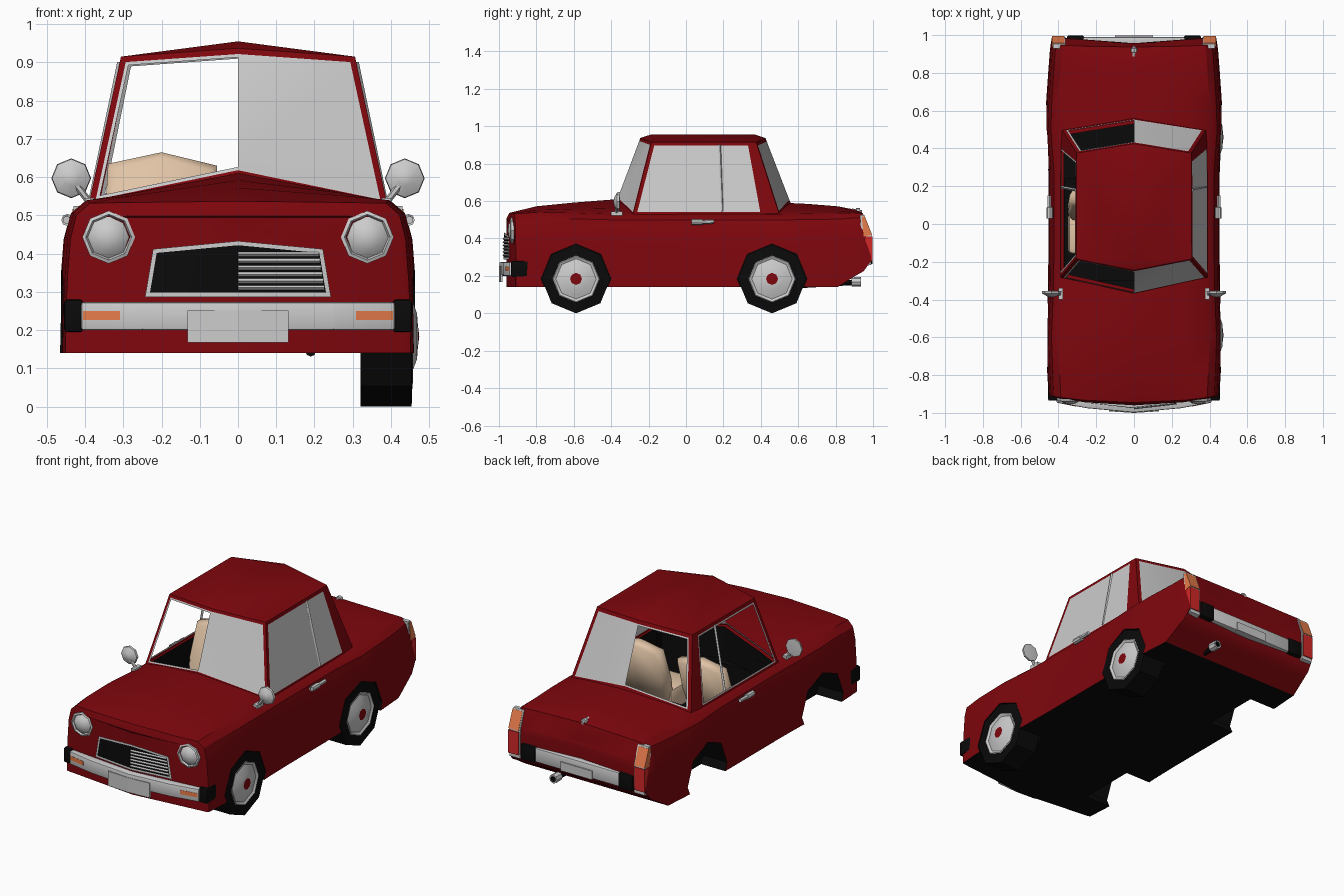
import bpy, bmesh, math
from mathutils import Vector

if "Cube" in bpy.data.objects:
    bpy.data.objects.remove(bpy.data.objects["Cube"])

def mat(name, col):
    m = bpy.data.materials.new(name)
    m.diffuse_color = (*col, 1)
    m.use_nodes = True
    m.node_tree.nodes["Principled BSDF"].inputs["Base Color"].default_value = m.diffuse_color
    return m

RED = mat("paint", (0.21, 0.002, 0.004))
BLACK = mat("black", (0.003, 0.003, 0.003))
GREY = mat("chrome", (0.72, 0.72, 0.72))
GLASS = mat("glass", (0.52, 0.52, 0.52))
TAN = mat("seat_cloth", (0.75, 0.55, 0.38))
ORANGE = mat("orange_lens", (0.8, 0.2, 0.07))
LENS = mat("red_lens", (0.65, 0.02, 0.02))

def finish(name, bm, mats, angle=35):
    bmesh.ops.remove_doubles(bm, verts=bm.verts, dist=1e-5)
    bmesh.ops.recalc_face_normals(bm, faces=bm.faces)
    me = bpy.data.meshes.new(name)
    bm.to_mesh(me)
    bm.free()
    for m in mats:
        me.materials.append(m)
    ob = bpy.data.objects.new(name, me)
    bpy.context.collection.objects.link(ob)
    smooth(ob, angle)
    return ob

def smooth(ob, angle=35):
    bpy.ops.object.select_all(action='DESELECT')
    ob.select_set(True)
    bpy.context.view_layer.objects.active = ob
    bpy.ops.object.shade_smooth_by_angle(angle=math.radians(angle))

def prism(name, pts, axis, a, b, mats, idx=0, bevel=0):
    place = {'x': lambda p, t: (t, p[0], p[1]), 'y': lambda p, t: (p[0], t, p[1]),
             'z': lambda p, t: (p[0], p[1], t)}[axis]
    bm = bmesh.new()
    lo, hi = ([bm.verts.new(place(p, t)) for p in pts] for t in (a, b))
    n = len(pts)
    bm.faces.new(lo)
    bm.faces.new(hi)
    for i in range(n):
        bm.faces.new((lo[i], lo[(i + 1) % n], hi[(i + 1) % n], hi[i]))
    for f in bm.faces:
        f.material_index = idx
    if bevel:
        bmesh.ops.recalc_face_normals(bm, faces=bm.faces)
        bmesh.ops.bevel(bm, geom=bm.edges[:], offset=bevel, segments=2, profile=0.5, affect='EDGES')
    return finish(name, bm, mats)

def box(name, x, y, z, m, bevel=0):
    return prism(name, [(x[0], y[0]), (x[1], y[0]), (x[1], y[1]), (x[0], y[1])], 'z', z[0], z[1], [m], 0, bevel)

def lathe(name, prof, centre, axis, mats, idx, n=8):
    # profile of (distance along axis, radius), one material index per band
    bm = bmesh.new()
    rings = []
    for a, r in prof:
        ring = []
        for k in range(n):
            t = 2 * math.pi * k / n
            s, c = r * math.sin(t), r * math.cos(t)
            ring.append(bm.verts.new(Vector(centre) + Vector((a, s, c) if axis == 'x' else (s, a, c))))
        rings.append(ring)
    for j in range(len(prof) - 1):
        for k in range(n):
            q = (k + 1) % n
            f = bm.faces.new((rings[j][k], rings[j][q], rings[j + 1][q], rings[j + 1][k]))
            f.material_index = idx[j]
    return finish(name, bm, mats)

def beam(name, p, q, r, m, n=8):
    p, q = Vector(p), Vector(q)
    bm = bmesh.new()
    bmesh.ops.create_cone(bm, cap_ends=True, segments=n, radius1=r, radius2=r, depth=(q - p).length)
    M = (q - p).to_track_quat('Z', 'Y').to_matrix().to_4x4()
    M.translation = (p + q) / 2
    bm.transform(M)
    return finish(name, bm, [m])

# Lower body: lofted stations (y, half width, bottom z, shoulder z, centre z, bow)
stations = [(-.96, .435, .14, .495, .505, .045), (-.945, .445, .14, .532, .537, .035), (-.8, .452, .14, .54, .572, 0),
            (-.6, .46, .14, .537, .592, 0), (-.37, .45, .14, .53, .61, 0), (-.2, .447, .14, .53, .60, 0),
            (.28, .447, .14, .53, .59, 0), (.5, .463, .14, .53, .592, 0), (.65, .458, .14, .533, .585, 0),
            (.81, .447, .14, .535, .572, 0), (.9, .44, .2, .537, .555, .005), (.937, .435, .225, .533, .542, .012),
            (.957, .428, .28, .43, .45, .032)]
bm = bmesh.new()
rings = []
for y, w, zb, zs, zc, bow in stations:
    h = zs - zb
    half = [(0, zc), (.6, zs + .38 * (zc - zs)), (.87, zs), (.95, zs - .08 * h), (.985, zs - .24 * h),
            (1.005, zs - .55 * h), (1.015, zb)]
    R = [bm.verts.new((u * w, y + bow * u * u, z)) for u, z in half]
    L = [bm.verts.new((-u * w, y + bow * u * u, z)) for u, z in half[1:]]
    rings.append(R + [bm.verts.new((0, y, zb))] + L[::-1])
for a, b in zip(rings, rings[1:]):
    for i in range(len(a)):
        j = (i + 1) % len(a)
        f = bm.faces.new((a[i], a[j], b[j], b[i]))
        f.material_index = 1 if i in (6, 7) and b[0].co.y < .85 else 0
for r in (rings[0], rings[-1]):
    cen = [r[0]] + [bm.verts.new((0, r[0].co.y, r[i].co.z)) for i in range(1, 6)] + [r[7]]
    for side in (r[:7], [r[0]] + r[:7:-1]):
        bm.faces.new((side[0], side[1], cen[1]))
        for i in range(1, 6):
            bm.faces.new((side[i], side[i + 1], cen[i + 1], cen[i]))
body = finish("body", bm, [RED, BLACK])

# Wheel arches and cabin hollow
WHEELS = (-.588, .46)
WZ = .184
cutters = []
for y in WHEELS:
    octo = [(y + .187 * math.sin(k * math.pi / 4), WZ + .187 * math.cos(k * math.pi / 4)) for k in range(8)]
    for s in (-1, 1):
        cutters.append(prism("arch_cutter", octo, 'x', s * .3, s * .6, [RED, BLACK], 1))
opening = [(-.37, -.262), (0, -.345), (.37, -.262), (.37, .47), (0, .53), (-.37, .47)]
cutters.append(prism("cabin_cutter", opening, 'z', .42, .8, [RED, BLACK], 1))
cutters.append(prism("footwell_cutter", [(-.365, -.3), (.365, -.3), (.365, .24), (-.365, .24)], 'z', .2, .5, [RED, BLACK], 1))
for c in cutters:
    c.hide_render = True
    bpy.context.view_layer.objects.active = body
    m = body.modifiers.new("cut", 'BOOLEAN')
    m.operation = 'DIFFERENCE'
    m.solver = 'EXACT'
    m.object = c
    bpy.ops.object.modifier_apply(modifier=m.name)
    bpy.data.objects.remove(c)
smooth(body, 32)

# Cabin: pillars, roof, window trim, glass on the +x half only
low = [(0, -.37, .603), (.392, -.285, .522), (.389, .42, .522), (.383, .50, .525), (0, .56, .588)]
top = [(0, -.245, .937), (.306, -.185, .915), (.304, .348, .915), (.303, .375, .915), (0, .425, .937)]
crest = [(0, -.19, .955), (0, .37, .955)]
bm = bmesh.new()
new = lambda pts, s: [bm.verts.new((s * p[0], p[1], p[2])) for p in pts]
front, rear, sides = [], [], []
for s in (1, -1):
    b, t, c = new(low, s), new(top, s), new(crest, s)
    quads = [bm.faces.new((b[i], b[i + 1], t[i + 1], t[i])) for i in range(4)]
    front.append(quads[0])
    sides.append([quads[1]])
    rear.append(quads[3])
    bm.faces.new((t[0], t[1], c[0]))
    bm.faces.new((t[1], t[2], t[3], c[1], c[0]))
    bm.faces.new((t[3], t[4], c[1]))
bmesh.ops.remove_doubles(bm, verts=bm.verts, dist=1e-5)
bmesh.ops.recalc_face_normals(bm, faces=bm.faces)
for region, w0 in ((front, .016), (rear, .02), (sides[0], .019), (sides[1], .019)):
    for width, k in ((w0, 0), (.009, 1)):
        rim = bmesh.ops.inset_region(bm, faces=region, thickness=width, use_boundary=True, use_even_offset=True)
        for f in rim['faces']:
            f.material_index = k
    for f in region:
        if f.calc_center_median().x > 0:
            f.material_index = 2
        else:
            bm.faces.remove(f)
finish("cabin", bm, [RED, GREY, GLASS], 25)
for s in (-1, 1):
    beam("window_divider", (s * .382, .194, .545), (s * .308, .18, .9), .008, GREY, 4)

# Wheels, fitted on the +x side
for y in WHEELS:
    prof = [(-.068, 0), (-.068, WZ), (.066, WZ), (.068, .125), (.07, .122), (.062, .108), (.08, .06), (.082, .032), (.086, 0)]
    lathe("wheel", prof, (.388, y, WZ), 'x', [BLACK, GREY, RED], [0, 0, 0, 1, 1, 1, 1, 2])

# Seats
for s in (-1, 1):
    x = .2 * s
    bm = bmesh.new()
    outline = [(-.13, .3), (-.15, .45), (-.14, .635), (0, .665), (.145, .63), (.15, .45), (.13, .3)]
    rows = [[bm.verts.new((x + u * k, y0 + .3 * (z - .3), z if k == 1 else .3 + (z - .3) * .96)) for u, z in outline]
            for y0, k in ((-.005, .88), (.015, 1), (.055, 1), (.08, .88))]
    bm.faces.new(rows[0])
    bm.faces.new(rows[-1])
    for a, b in zip(rows, rows[1:]):
        for i in range(7):
            bm.faces.new((a[i], a[(i + 1) % 7], b[(i + 1) % 7], b[i]))
    finish("seat_back", bm, [TAN], 80)
    box("seat_cushion", (x - .15, x + .15), (-.16, .06), (.25, .38), TAN, .025)

# Grille surround with black mesh, bars on the +x half only
bm = bmesh.new()
region = []
for s in (1, -1):
    pts = [(0, -.975, .287), (.243, -.947, .287), (.222, -.948, .412), (0, -.972, .433)]
    region.append(bm.faces.new(new(pts, s)))
bmesh.ops.remove_doubles(bm, verts=bm.verts, dist=1e-5)
bmesh.ops.recalc_face_normals(bm, faces=bm.faces)
bmesh.ops.inset_region(bm, faces=region, thickness=.011, use_boundary=True, use_even_offset=True)
for f in region:
    f.material_index = 1
finish("grille", bm, [GREY, BLACK])
for i in range(6):
    z = .311 + i * .0175
    beam("grille_bar", (0, -.975, z), (.226 - i * .003, -.949, z), .006, GREY, 4)

# Headlights, mirrors, door handles, lamps and bumper ends, both sides
for s in (-1, 1):
    lathe("headlight", [(.06, .069), (-.012, .069), (-.016, .06), (-.006, .055), (-.024, .035), (-.031, 0)],
          (s * .338, -.924, .443), 'y', [GREY], [0] * 5)
    lathe("mirror", [(.008, 0), (.004, .052), (-.008, .05), (-.025, .02), (-.028, 0)], (s * .436, -.36, .597), 'y', [GREY], [0] * 4)
    beam("mirror_stem", (s * .385, -.37, .53), (s * .436, -.375, .597), .009, GREY, 6)
    box("mirror_base", (s * .375, s * .40), (-.4, -.34), (.522, .545), GREY)
    beam("door_handle", (s * .448, .03, .488), (s * .448, .15, .49), .011, GREY, 6)
    lathe("handle_knob", [(-.03, .016), (.028, .016), (.032, 0)], (s * .446, .06, .488), 'y', [GREY], [0] * 2)
    box("front_bumper_end", (s * .405, s * .455), (-.935, -.845), (.195, .28), BLACK, .008)
    prism("indicator", [(s * .308, -.966), (s * .405, -.947), (s * .405, -.93), (s * .308, -.94)], 'z', .226, .25, [ORANGE])
    prism("tail_lamp_rim", [(.93, .525), (.953, .525), (.991, .42), (.99, .26), (.95, .25)], 'x', s * .362, s * .43, [GREY])
    prism("tail_lamp_orange", [(.94, .517), (.957, .517), (.995, .42), (.95, .41)], 'x', s * .369, s * .433, [ORANGE])
    prism("tail_lamp_red", [(.96, .41), (.996, .412), (.996, .28), (.965, .28)], 'x', s * .369, s * .433, [LENS])
    box("rear_bumper_end", (s * .265, s * .355), (.94, .998), (.262, .352), BLACK, .008)

# Bumpers and number plates
prism("front_bumper", [(-.41, -.945), (-.25, -.975), (0, -.998), (.25, -.975), (.41, -.945), (.41, -.90), (0, -.94), (-.41, -.90)],
      'z', .2, .273, [GREY], 0, .006)
box("rear_bumper", (-.28, .28), (.945, .99), (.267, .347), GREY, .006)
for s in (-1, 1):
    prism("front_plate", [(0, -1.0), (s * .132, -.992), (s * .132, -.98), (0, -.985)], 'z', .168, .252, [GREY])
box("rear_plate", (-.1, .1), (.98, .997), (.265, .315), GREY)

# Boot handle and exhaust
beam("boot_handle", (0, .885, .552), (0, .94, .542), .009, GREY, 6)
lathe("boot_knob", [(-.012, 0), (-.01, .018), (.01, .018), (.012, 0)], (0, .92, .545), 'y', [GREY], [0] * 3)
beam("exhaust_pipe", (.19, .55, .145), (.19, .9, .165), .014, BLACK)
lathe("exhaust_tip", [(0, .014), (-.05, .016), (-.05, .025), (0, .025), (0, .016), (-.03, 0)], (.19, .935, .168), 'y',
      [GREY, BLACK], [1, 0, 0, 0, 1])
